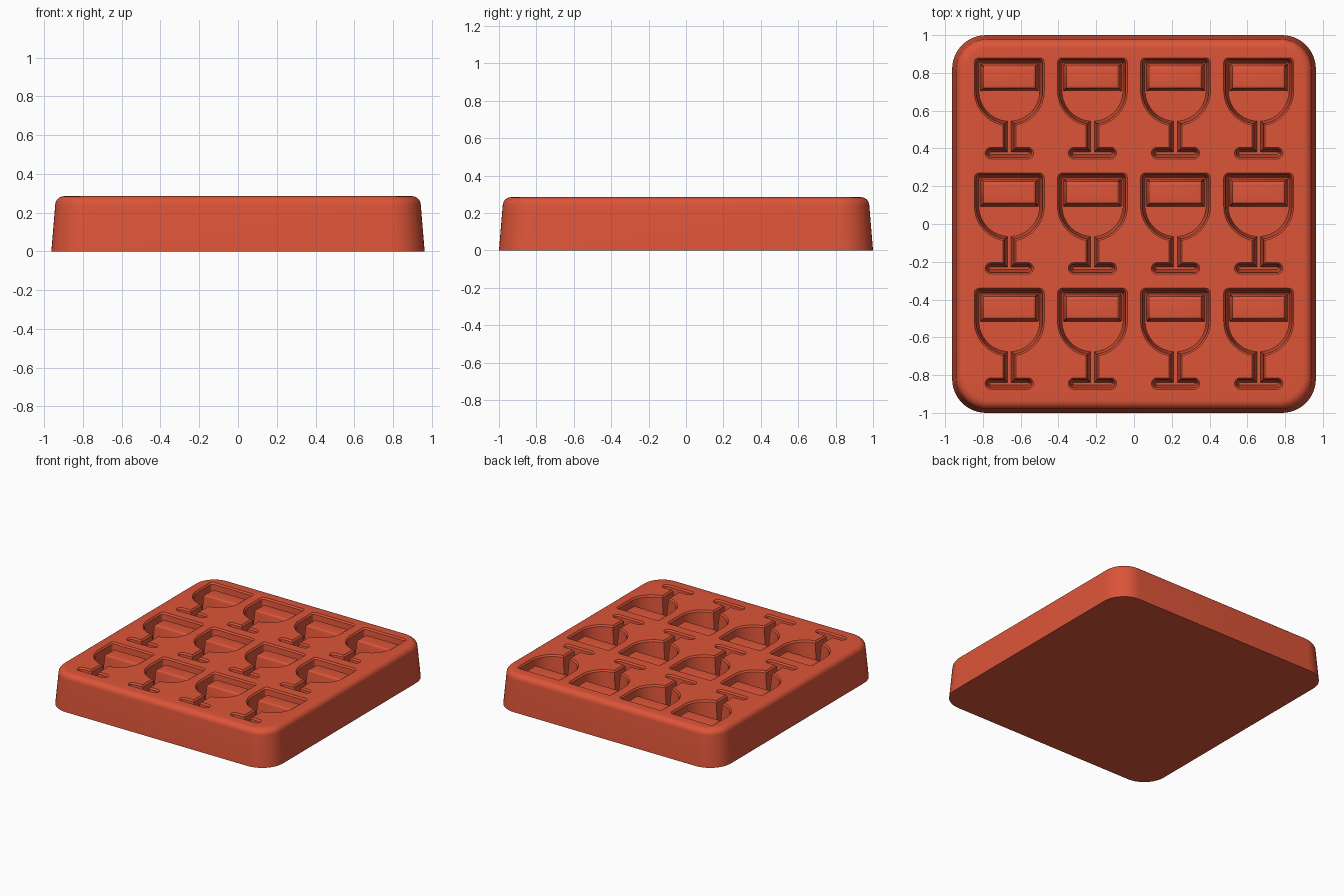
import bpy
import bmesh
from math import sin, cos, pi, sqrt, radians, acos

cube = bpy.data.objects.get("Cube")
if cube:
    bpy.data.objects.remove(cube, do_unlink=True)

TOP = 0.285
FLOOR = 0.07

mat = bpy.data.materials.new("brick_red_silicone")
mat.use_nodes = True
color = (0.72, 0.09, 0.04, 1)
mat.diffuse_color = color
shader = mat.node_tree.nodes["Principled BSDF"]
shader.inputs["Base Color"].default_value = color
shader.inputs["Roughness"].default_value = 0.6


def arc(cx, cy, r, start, end, n):
    return [(cx + r * cos(start + (end - start) * i / n),
             cy + r * sin(start + (end - start) * i / n)) for i in range(n + 1)]


def rounded_rect(w, h, r, n):
    pts = []
    for k, (sx, sy) in enumerate([(1, 1), (-1, 1), (-1, -1), (1, -1)]):
        pts += arc(sx * (w - r), sy * (h - r), r, k * pi / 2, (k + 1) * pi / 2, n)
    return pts


def goblet(d):
    """Goblet outline shrunk by d, with the rim of the bowl at y = 0."""
    w, stem, foot, r = 0.185 - d, 0.034 - d, 0.097, 0.031 - d
    bowl_y, foot_y = -0.175, -0.505
    corner = 0.025 - d * 0.5
    half = arc(w - corner, -d - corner, corner, pi / 2, 0, 4)
    half += arc(0, bowl_y, w, 0, -acos(stem / w), 20)
    half.append((stem, foot_y + r))
    half += arc(foot, foot_y, r, pi / 2, -pi / 2, 10)
    return half + [(-x, y) for x, y in reversed(half)]


def loft(bm, rings):
    """Skin a list of (outline, height) rings; return the vertex rings."""
    loops = [[bm.verts.new((x, y, z)) for x, y in pts] for pts, z in rings]
    for a, b in zip(loops, loops[1:]):
        for i in range(len(a)):
            j = (i + 1) % len(a)
            bm.faces.new((a[i], a[j], b[j], b[i]))
    return loops


def ring_edges(bm, ring):
    return [bm.edges.get((ring[i - 1], ring[i])) for i in range(len(ring))]


def finish(bm, name):
    bmesh.ops.recalc_face_normals(bm, faces=bm.faces)
    mesh = bpy.data.meshes.new(name)
    bm.to_mesh(mesh)
    bm.free()
    mesh.materials.append(mat)
    obj = bpy.data.objects.new(name, mesh)
    bpy.context.collection.objects.link(obj)
    bpy.ops.object.select_all(action="DESELECT")
    obj.select_set(True)
    bpy.context.view_layer.objects.active = obj
    bpy.ops.object.shade_smooth_by_angle(angle=radians(35))
    return obj


def fillet(inset, z, r, n):
    """(inset, height) steps rounding a wall over into a flat top."""
    return [(inset + r * (1 - cos(pi / 2 * i / n)), z + r * sin(pi / 2 * i / n))
            for i in range(n + 1)]


cells = [(0.22 * c, 0.88 - 0.61 * row) for c in (-3, -1, 1, 3) for row in range(3)]

# Tray: drafted, rounded block with goblet cavities sunk into its top
bm = bmesh.new()
steps = [(0, 0)] + fillet(0.02, TOP - 0.045, 0.045, 6)
body = loft(bm, [(rounded_rect(0.963 - d, 1 - d, 0.18 - d * 0.6, 12), z) for d, z in steps])
bm.faces.new(body[0])
top_edges = ring_edges(bm, body[-1])

walls = [(0, TOP), (0.003, TOP - 0.007), (0.009, TOP - 0.012), (0.024, FLOOR)]
for cx, cy in cells:
    rings = [([(cx + x, cy + y) for x, y in goblet(d)], z) for d, z in walls]
    cavity = loft(bm, rings)
    bm.faces.new(cavity[-1])
    top_edges += ring_edges(bm, cavity[0])
bmesh.ops.triangle_fill(bm, edges=top_edges, use_beauty=True, normal=(0, 0, 1))
finish(bm, "tray")

# Raised rectangular blocks standing on the cavity floors, near the rims
bm = bmesh.new()
profile = [(0, FLOOR - 0.01)] + fillet(0.015, TOP - 0.042, 0.012, 3)
for cx, cy in cells:
    rings = [([(cx + x, cy - 0.104 + y) for x, y in rounded_rect(0.154 - d, 0.074 - d, 0.004, 2)], z)
             for d, z in profile]
    block = loft(bm, rings)
    bm.faces.new(block[0])
    bm.faces.new(block[-1])
finish(bm, "cavity_blocks")
